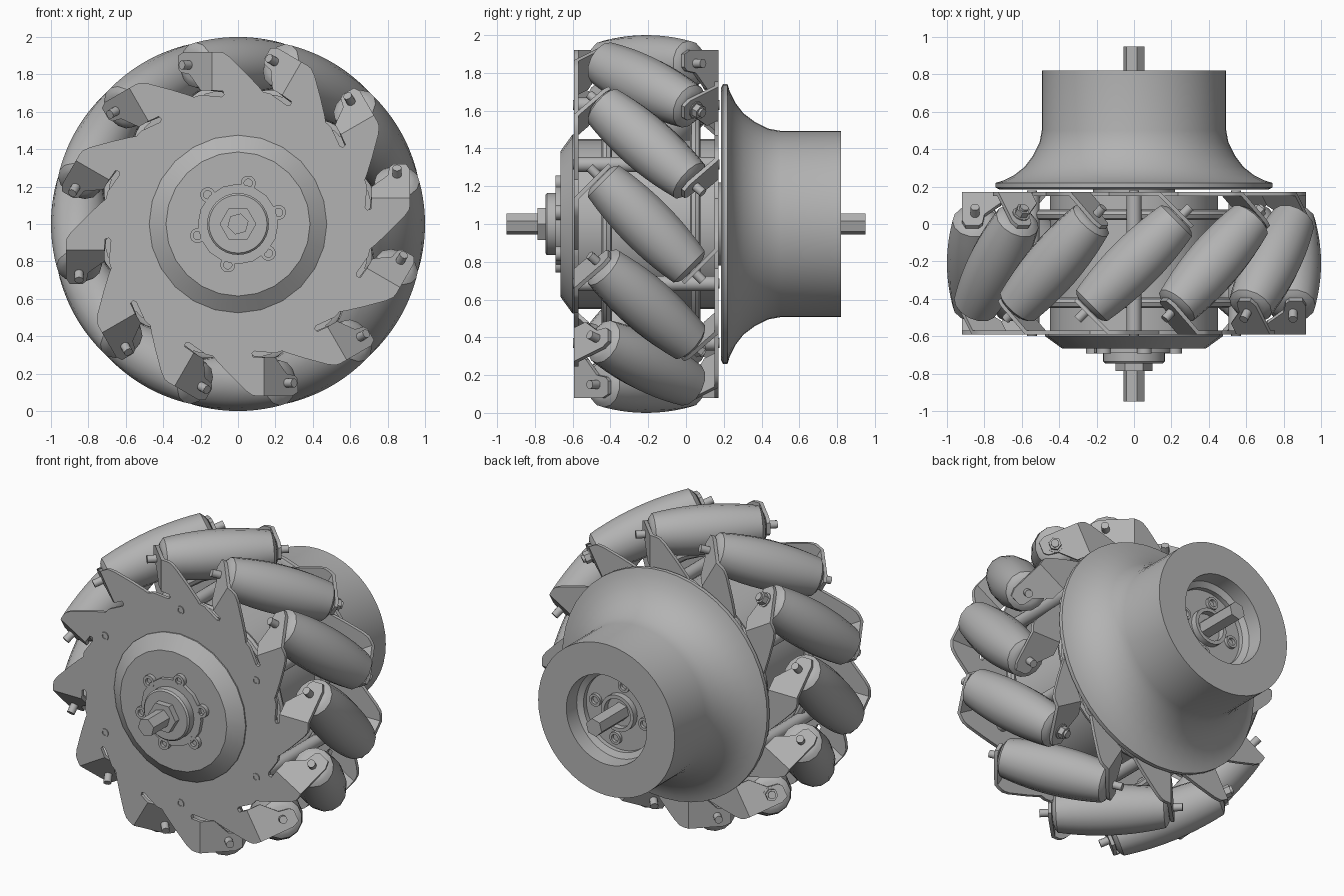
import bpy, bmesh
from math import sin, cos, pi, radians, sqrt
from mathutils import Matrix, Vector

if "Cube" in bpy.data.objects:
    bpy.data.objects.remove(bpy.data.objects["Cube"], do_unlink=True)

COUNT = 12        # rollers
AXIS_R = 0.85     # distance of roller axes from the axle
MID_Y = -0.21     # middle plane between the two plates
FRONT_Y = -0.592  # outer face of the front plate
THICK = 0.022
UP = Matrix.Translation((0, 0, 1))

grey = bpy.data.materials.new("plain_grey")
grey.use_nodes = True
grey.diffuse_color = (0.45, 0.45, 0.45, 1)
grey.node_tree.nodes["Principled BSDF"].inputs["Base Color"].default_value = (0.45, 0.45, 0.45, 1)


def finish(bm, name):
    bmesh.ops.remove_doubles(bm, verts=bm.verts, dist=1e-5)
    bmesh.ops.recalc_face_normals(bm, faces=bm.faces)
    mesh = bpy.data.meshes.new(name)
    bm.to_mesh(mesh)
    bm.free()
    mesh.materials.append(grey)
    mesh.shade_smooth()
    mesh.set_sharp_from_angle(angle=radians(32))
    return mesh


def place(name, mesh, matrix=UP):
    ob = bpy.data.objects.new(name, mesh)
    bpy.context.collection.objects.link(ob)
    ob.matrix_world = matrix
    return ob


def lathe(name, profile, sides=32, closed=False):
    """Revolve (radius, y) points around the y axis."""
    bm = bmesh.new()
    rings = [[bm.verts.new((r * cos(2 * pi * i / sides), y, r * sin(2 * pi * i / sides)))
              for i in range(sides)] for r, y in profile]
    pairs = list(zip(rings, rings[1:]))
    if closed:
        pairs.append((rings[-1], rings[0]))
    for a, b in pairs:
        for i in range(sides):
            j = (i + 1) % sides
            bm.faces.new((a[i], a[j], b[j], b[i]))
    bmesh.ops.dissolve_degenerate(bm, edges=bm.edges, dist=1e-6)
    return finish(bm, name)


def rod(name, radius, y0, y1, sides=16, hole=0, depth=0.03):
    """Cylinder along y, optionally with a socket in both ends."""
    pts = [(0, y0), (radius, y0), (radius, y1), (0, y1)]
    if hole:
        pts = [(0, y0 + depth), (hole, y0 + depth), (hole, y0), (radius, y0),
               (radius, y1), (hole, y1), (hole, y1 - depth), (0, y1 - depth)]
    return lathe(name, pts, sides)


def slab(bm, points, shift):
    """Solid from one outline and a thickness vector."""
    face = bm.faces.new([bm.verts.new(p) for p in points])
    out = bmesh.ops.extrude_face_region(bm, geom=[face], use_keep_orig=True)
    bmesh.ops.translate(bm, vec=shift, verts=[v for v in out["geom"] if isinstance(v, bmesh.types.BMVert)])


def turn(angle):
    return Matrix.Rotation(-angle, 4, 'Y')


def around(angle, radius):
    return UP @ turn(angle) @ Matrix.Translation((radius, 0, 0))


# Side plate: flat star body with slanted roller tabs, (radial, tangential) outlines
body = [(.705, -.135), (.73, -.115), (.80, -.05), (.89, .04), (.915, .075), (.92, .10),
        (.92, .14), (.715, .14), (.71, .08), (.69, .075), (.68, .09), (.69, .20)]
tab = [(.715, 0), (.92, 0), (.92, .15), (.90, .18), (.83, .18), (.81, .165), (.80, .12), (.715, .06)]
bm = bmesh.new()
steps = [turn(2 * pi * k / COUNT) for k in range(COUNT)]
slab(bm, [m @ Vector((r, FRONT_Y, t)) for m in steps for r, t in body], (0, THICK, 0))
for m in steps:
    slope = Vector((0, THICK, -THICK)) / sqrt(2)
    slab(bm, [m @ Vector((r, FRONT_Y + v, .14 + v)) for r, v in tab], m @ slope)
plate = finish(bm, "side_plate")
place("front_plate", plate)
flip = Matrix.Translation((0, MID_Y, 0)) @ Matrix.Rotation(pi, 4, 'X') @ Matrix.Translation((0, -MID_Y, 0))
place("back_plate", plate, UP @ flip)

# Rollers: barrels whose bulge follows the rolling circle
half = 0.345
barrel = [(0, -half), (.075, -half), (.098, -half + .008)]
for i in range(-5, 6):
    s = i * 0.064
    barrel.append((1.0 - sqrt(AXIS_R ** 2 + s * s / 2), s))
barrel += [(r, -s) for r, s in reversed(barrel[:3])]
roller = lathe("roller", barrel, 14)
pin = rod("roller_pin", 0.024, -0.425, 0.425, 12)
washer = rod("washer", 0.047, 0.36, 0.375)
nut = rod("pin_nut", 0.038, 0.37, 0.41, 6)
for k in range(COUNT):
    m = around(2 * pi * k / COUNT, AXIS_R) @ Matrix.Translation((0, MID_Y, 0)) @ Matrix.Rotation(-pi / 4, 4, 'X')
    place(f"roller_{k + 1}", roller, m)
    place(f"roller_pin_{k + 1}", pin, m)
    if k % 3 == 2:
        place(f"washer_{k + 1}", washer, m)
        place(f"pin_nut_{k + 1}", nut, m)

# Inner core, support rings and spacers between the plates
place("inner_core", rod("inner_core", 0.45, -0.58, 0.16, 32))
for label, y in (("front", -0.42), ("back", 0.05)):
    section = [(.60 + .028 * cos(i * pi / 4), y + .028 * sin(i * pi / 4)) for i in range(8)]
    place(label + "_support_ring", lathe("support_ring", section, 36, True))
spacer = rod("spacer", 0.04, -0.575, 0.155)
screw = rod("spacer_screw", 0.026, -0.598, 0.178, 16, 0.016)
for k in range(6):
    place(f"spacer_{k + 1}", spacer, around(radians(90 + 60 * k), 0.63))
    place(f"spacer_screw_{k + 1}", screw, around(radians(90 + 60 * k), 0.63))

# Front hub
place("front_cap", lathe("front_cap", [(0, -.58), (.475, -.58), (.475, -.60), (.385, -.665), (0, -.665)], 24))
place("hub_flange", rod("hub_flange", 0.215, -0.69, -0.65))
lobe = rod("flange_lobe", 0.04, -0.692, -0.65, 16, 0.022, 0.02)
for k in range(6):
    place(f"flange_lobe_{k + 1}", lobe, around(radians(76 + 60 * k), 0.225))
place("hub_collar", lathe("hub_collar", [(0, -.68), (.165, -.68), (.165, -.735), (.155, -.745), (0, -.745)]))
place("axle_nut", rod("axle_nut", 0.098, -0.785, -0.74, 6))
place("axle", rod("axle", 0.058, -0.95, 0.95, 6), UP @ turn(radians(15)))

# Rear bell housing with a recessed end
bell = [(0, .185), (.72, .185), (.74, .195), (.74, .22), (.70, .232), (.64, .262), (.585, .305),
        (.54, .365), (.505, .435), (.493, .50), (.493, .82), (.29, .82), (.285, .72),
        (.25, .70), (.25, .67), (0, .67)]
place("bell_housing", lathe("bell_housing", bell, 48))
place("rear_boss", rod("rear_boss", 0.22, 0.15, 0.19))
place("bearing_ring", lathe("bearing_ring", [(.095, .66), (.095, .71), (.118, .71), (.118, .66)], 24, True))
bolt = rod("recess_bolt", 0.04, 0.64, 0.69, 16, 0.024, 0.02)
for k in range(4):
    place(f"recess_bolt_{k + 1}", bolt, around(radians(100 + 90 * k), 0.18))
